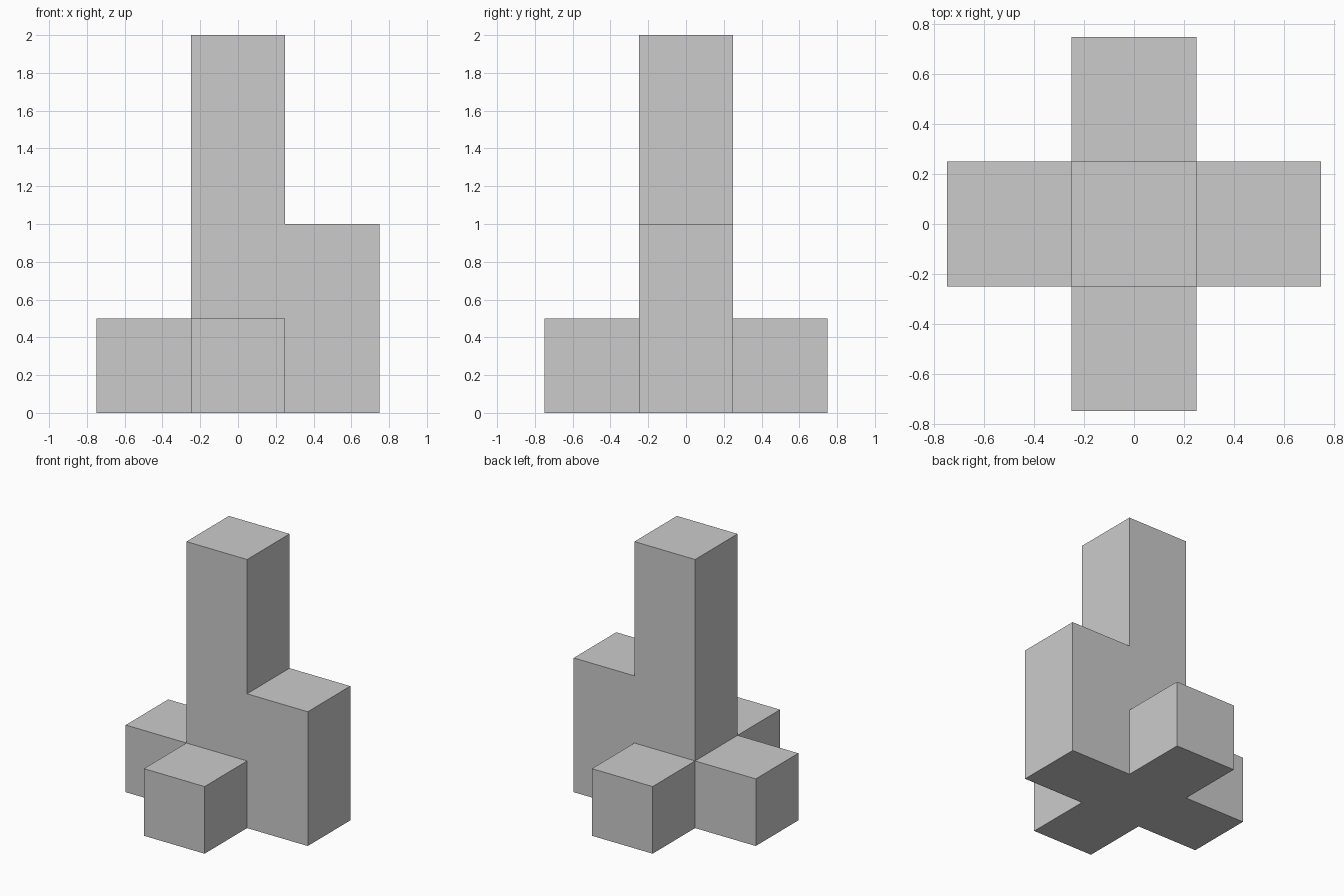
import bpy, bmesh, math
from mathutils import Vector

if "Cube" in bpy.data.objects:
    bpy.data.objects.remove(bpy.data.objects["Cube"])

CELL = 0.5
# Height of each block of the cross, counted in half-unit cubes
HEIGHTS = {
    (0, 0): 4,    # central column
    (1, 0): 2,    # tall right arm
    (-1, 0): 1,   # low left arm
    (0, -1): 1,   # low front arm
    (0, 1): 1,    # low back arm
}
cubes = {(x, y, z) for (x, y), h in HEIGHTS.items() for z in range(h)}

bm = bmesh.new()


def add_side(cube, axis, sign):
    """Add one outward-facing square of a cube."""
    normal, u, v = Vector(), Vector(), Vector()
    normal[axis] = sign
    u[(axis + 1) % 3] = sign
    v[(axis + 2) % 3] = 1
    centre = Vector(cube) + Vector((0, 0, 0.5)) + normal / 2
    corners = [(-1, -1), (1, -1), (1, 1), (-1, 1)]
    bm.faces.new([bm.verts.new((centre + (u * a + v * b) / 2) * CELL)
                  for a, b in corners])


# Outer skin only: skip the sides shared by two cubes
for cube in sorted(cubes):
    for axis in range(3):
        for sign in (-1, 1):
            neighbour = list(cube)
            neighbour[axis] += sign
            if tuple(neighbour) not in cubes:
                add_side(cube, axis, sign)

# Weld and merge flat areas into single clean faces
bmesh.ops.remove_doubles(bm, verts=bm.verts, dist=1e-4)
bmesh.ops.dissolve_limit(bm, angle_limit=math.radians(1),
                         verts=bm.verts, edges=bm.edges)
bmesh.ops.recalc_face_normals(bm, faces=bm.faces)

mesh = bpy.data.meshes.new("stepped_cross_tower")
bm.to_mesh(mesh)
bm.free()
tower = bpy.data.objects.new("stepped_cross_tower", mesh)
bpy.context.collection.objects.link(tower)
